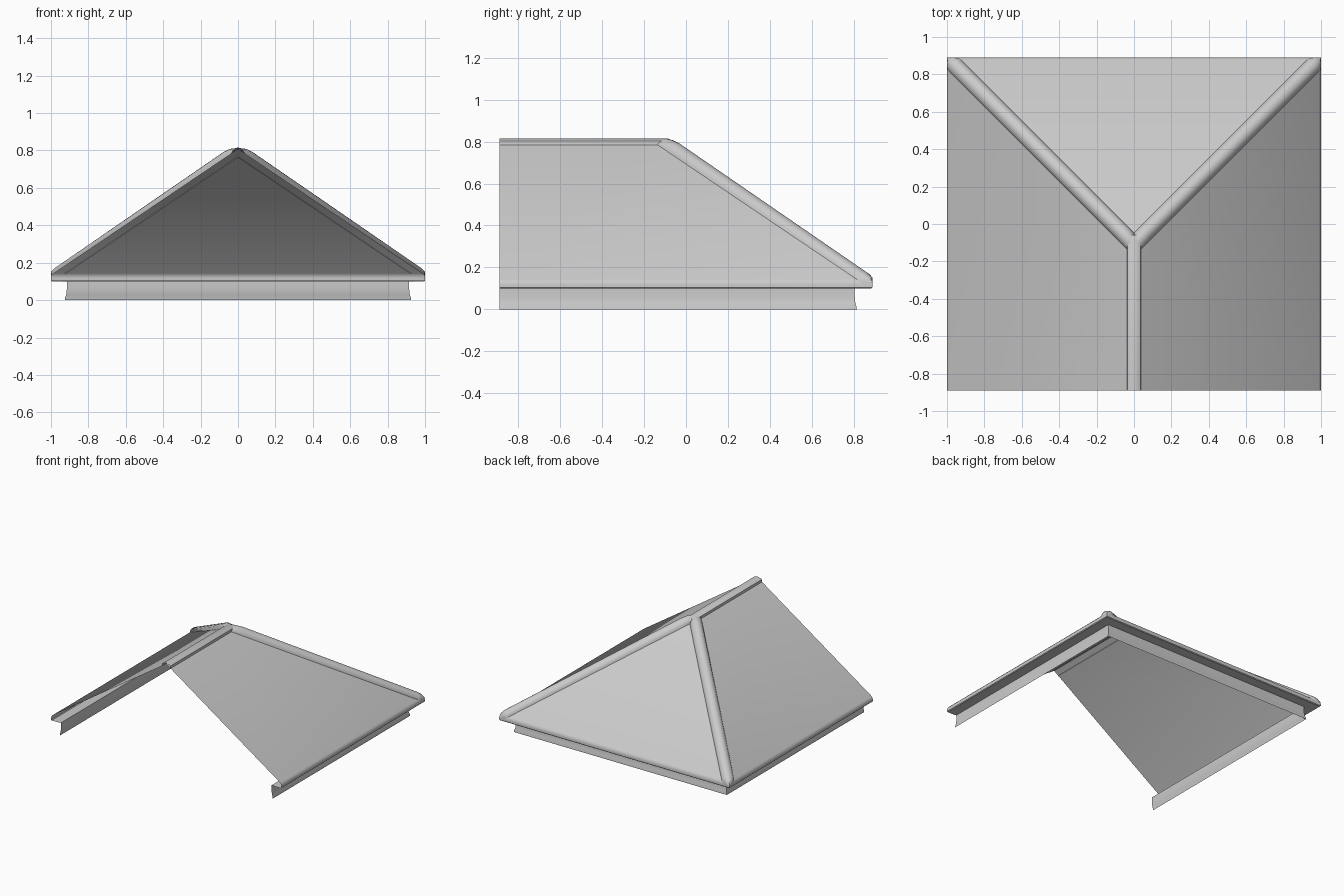
import bpy, bmesh, math

cube = bpy.data.objects.get("Cube")
if cube:
    bpy.data.objects.remove(cube, do_unlink=True)

HALF_W, HALF_D = 1.0, 0.89
EAVE_Z, RIDGE_Z = 0.135, 0.81
APEX_Y = HALF_D - HALF_W

grey = bpy.data.materials.new("light grey")
grey.use_nodes = True
grey.diffuse_color = (0.6, 0.6, 0.6, 1)
grey.node_tree.nodes["Principled BSDF"].inputs["Base Color"].default_value = (0.6, 0.6, 0.6, 1)


def loft(name, rows, angle=40, mirror=False):
    """Skin a grid of points, row to row, into one smooth object."""
    bm = bmesh.new()
    grid = [[bm.verts.new(p) for p in row] for row in rows]
    for a, b in zip(grid, grid[1:]):
        for i in range(len(a) - 1):
            bm.faces.new((a[i], a[i + 1], b[i + 1], b[i]))
    bmesh.ops.remove_doubles(bm, verts=bm.verts, dist=1e-4)
    bmesh.ops.recalc_face_normals(bm, faces=bm.faces)
    # The sheets are open, so make the upper faces point outward
    top = max(bm.faces, key=lambda f: f.calc_area())
    if top.normal.z < 0:
        bmesh.ops.reverse_faces(bm, faces=bm.faces)
    mesh = bpy.data.meshes.new(name)
    bm.to_mesh(mesh)
    bm.free()
    mesh.materials.append(grey)
    obj = bpy.data.objects.new(name, mesh)
    bpy.context.collection.objects.link(obj)
    if mirror:
        obj.modifiers.new("mirror", 'MIRROR')
    bpy.ops.object.select_all(action='DESELECT')
    obj.select_set(True)
    bpy.context.view_layer.objects.active = obj
    bpy.ops.object.shade_smooth_by_angle(angle=math.radians(angle))
    return obj


def roof_z(x, y):
    return RIDGE_Z - (RIDGE_Z - EAVE_Z) * max(x, y - APEX_Y)


# Roof sheet, eave, soffit and wall strip: one profile of (inset, height)
# carried around the two sides and the hipped back, open at the front
profile = [(1, RIDGE_Z), (0.012, EAVE_Z + 0.008), (0.002, 0.13), (0, 0.12), (0, 0.105),
           (0.005, 0.1), (0.05, 0.1), (0.085, 0.103),
           (0.085, 0.06), (0.082, 0.03), (0.076, 0.012), (0.075, 0)]
rows = []
for d, z in profile:
    x, back = HALF_W - d, HALF_D - d
    rows.append([(-x, -HALF_D, z), (-x, back, z), (x, back, z), (x, -HALF_D, z)])
loft("roof_shell", rows)

# Ridge cap
section = [(-0.038, 0.782), (-0.036, 0.803), (-0.03, 0.808), (0, 0.816),
           (0.03, 0.808), (0.036, 0.803), (0.038, 0.782)]
loft("ridge_cap", [[(x, y, z - drop) for x, z in section]
                   for y, drop in ((-HALF_D, 0), (-0.09, 0), (-0.06, 0.012))])

# Rounded hip caps: (distance along the hip in x, crest height)
stations = [(0, 0.812), (0.035, 0.81), (0.07, 0.793), (0.965, 0.177),
            (0.985, 0.158), (1.0, 0.125)]
steps = 10
rows = []
for c, crest in stations:
    row = []
    for i in range(steps + 1):
        a = math.pi * i / steps
        side = 0.032 * math.cos(a)
        x = min(max(c + side, 0), HALF_W)
        y = min(c + APEX_Y - side, HALF_D)
        edge = min(roof_z(x, y), roof_z(c + abs(side), y)) - 0.003
        edge = max(edge, 0.12)
        foot = roof_z(c + 0.032, APEX_Y) - 0.003
        z = max(edge, foot + (crest - foot) * math.sin(a))
        row.append((x, y, z))
    rows.append(row)
loft("hip_caps", rows, mirror=True)
